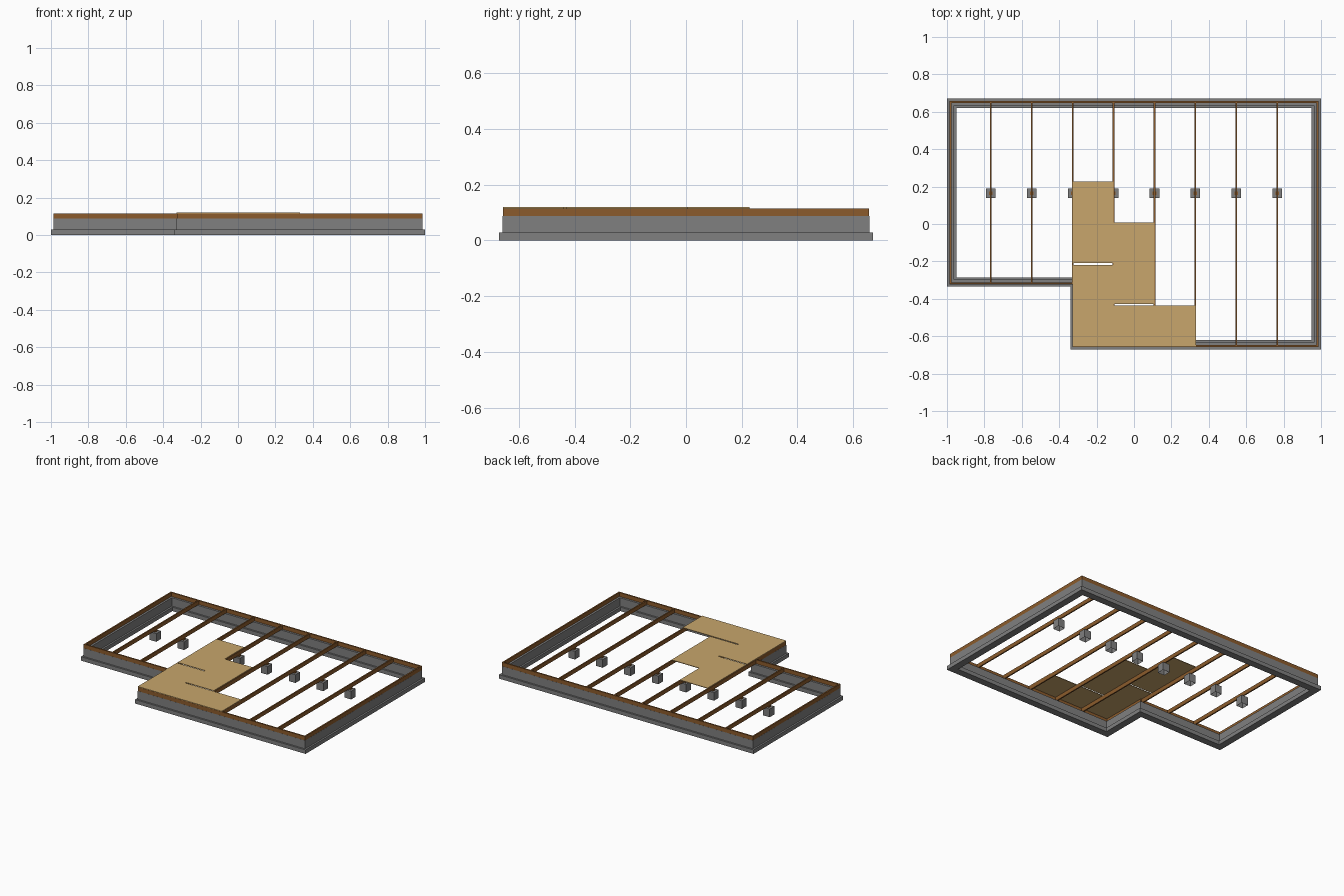
import bpy, bmesh
from mathutils import Vector

if "Cube" in bpy.data.objects:
    bpy.data.objects.remove(bpy.data.objects["Cube"])


def material(name, rgb):
    m = bpy.data.materials.new(name)
    m.diffuse_color = (*rgb, 1)
    m.use_nodes = True
    m.node_tree.nodes["Principled BSDF"].inputs["Base Color"].default_value = m.diffuse_color
    return m


CONCRETE = material("concrete grey", (0.215, 0.215, 0.215))
TIMBER = material("timber brown", (0.26, 0.105, 0.025))
PLYWOOD = material("plywood tan", (0.58, 0.38, 0.15))

# L-shaped plan, counter-clockwise
PLAN = [(-0.34, -0.67), (1, -0.67), (1, 0.67), (-1, 0.67), (-1, -0.335), (-0.34, -0.335)]


def finish(bm, name, mat):
    me = bpy.data.meshes.new(name)
    bmesh.ops.recalc_face_normals(bm, faces=bm.faces)
    bm.to_mesh(me)
    bm.free()
    me.materials.append(mat)
    ob = bpy.data.objects.new(name, me)
    bpy.context.collection.objects.link(ob)
    return ob


def inset(d):
    pts = [Vector(p) for p in PLAN]
    out = []
    for i, p in enumerate(pts):
        a = (p - pts[i - 1]).normalized()
        b = (pts[(i + 1) % len(pts)] - p).normalized()
        out.append(p + d * Vector((-a.y - b.y, a.x + b.x)))
    return out


def ring(name, d0, d1, z0, z1, mat):
    """Closed band following the plan, between two inset distances."""
    bm = bmesh.new()
    loops = [[bm.verts.new((p.x, p.y, z)) for p in inset(d)]
             for d, z in ((d0, z0), (d0, z1), (d1, z1), (d1, z0))]
    n = len(PLAN)
    for k in range(4):
        a, b = loops[k], loops[(k + 1) % 4]
        for i in range(n):
            j = (i + 1) % n
            bm.faces.new((a[i], a[j], b[j], b[i]))
    return finish(bm, name, mat)


def box(name, x0, x1, y0, y1, z0, z1, mat, open_bottom=False):
    bm = bmesh.new()
    bmesh.ops.create_cube(bm, size=1)
    for v in bm.verts:
        v.co = (x0 if v.co.x < 0 else x1, y0 if v.co.y < 0 else y1, z0 if v.co.z < 0 else z1)
    if open_bottom:
        low = [f for f in bm.faces if all(v.co.z == min(w.co.z for w in bm.verts) for v in f.verts)]
        bmesh.ops.delete(bm, geom=low, context='FACES_ONLY')
    return finish(bm, name, mat)


# Footing, foundation wall and rim joist
ring("footing", 0, 0.05, 0, 0.028, CONCRETE)
ring("foundation_wall", 0.0125, 0.0375, 0.028, 0.087, CONCRETE)
ring("rim_joist", 0.013, 0.023, 0.087, 0.115, TIMBER)

# Joists, each resting on a pier
for i in range(8):
    x = -0.7655 + i * 0.2187
    y0 = -0.316 if i < 3 else -0.65
    box(f"joist_{i + 1}", x - 0.0045, x + 0.0045, y0, 0.65, 0.087, 0.115, TIMBER)
    box(f"pier_{i + 1}", x - 0.026, x + 0.026, 0.139, 0.191, 0.022, 0.08, CONCRETE, True)
    box(f"pier_pad_{i + 1}", x - 0.01, x + 0.01, 0.155, 0.175, 0.08, 0.087, TIMBER)

# Staggered floor panels with small gaps
panels = [(-0.328, -0.1094, -0.656, -0.218), (-0.328, -0.1094, -0.209, 0.227),
          (-0.1094, 0.1094, -0.428, 0.007), (-0.1094, 0.332, -0.656, -0.437)]
for i, (x0, x1, y0, y1) in enumerate(panels):
    box(f"floor_panel_{i + 1}", x0, x1, y0, y1, 0.115, 0.119, PLYWOOD)
